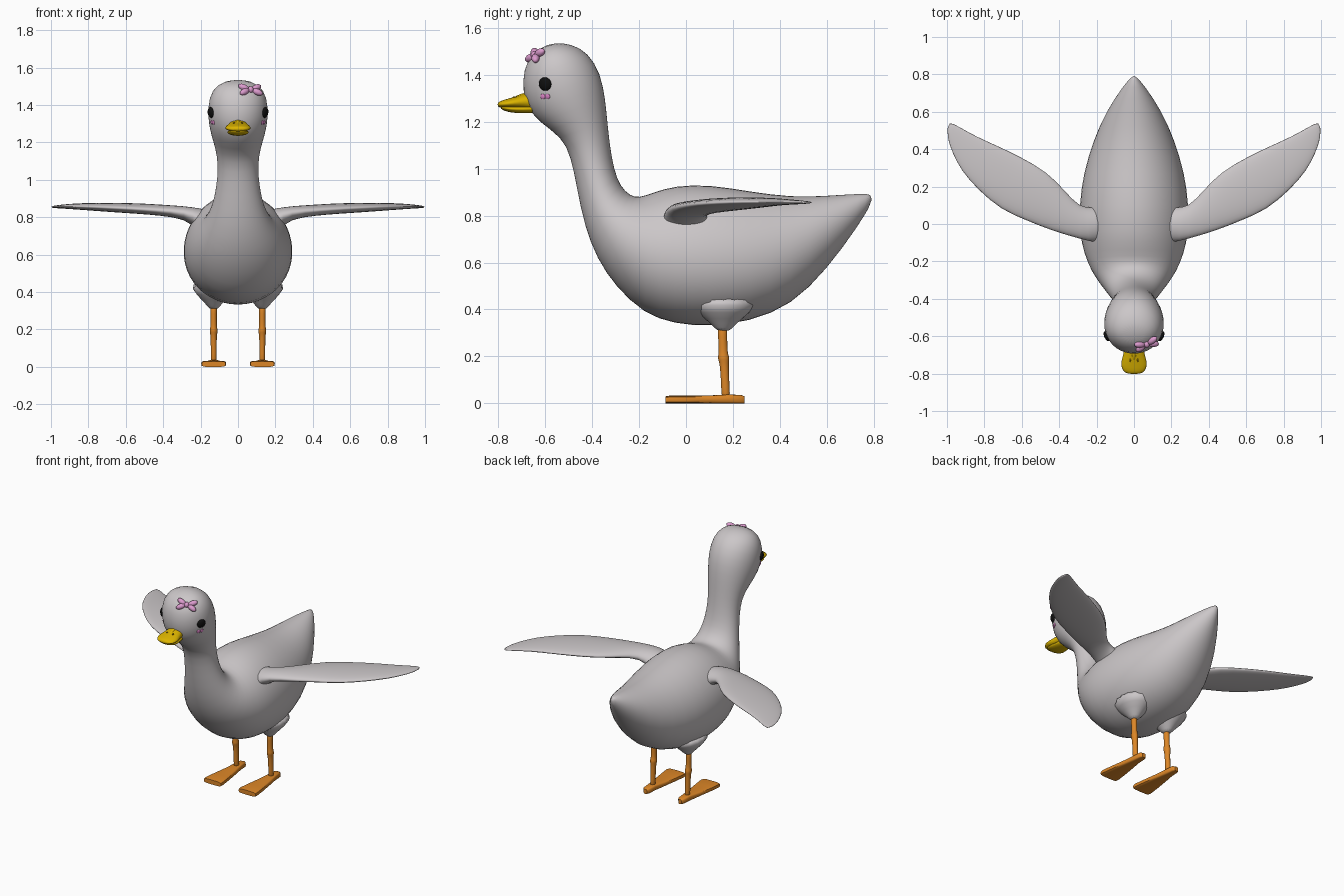
import bpy, bmesh, math
from math import sin, cos, pi
from mathutils import Vector, Matrix

if "Cube" in bpy.data.objects:
    bpy.data.objects.remove(bpy.data.objects["Cube"])


def material(name, *rgb):
    m = bpy.data.materials.new(name)
    m.use_nodes = True
    m.diffuse_color = (*rgb, 1)
    m.node_tree.nodes["Principled BSDF"].inputs["Base Color"].default_value = (*rgb, 1)
    return m


GREY = material("feather_grey", 0.60, 0.57, 0.58)
ORANGE = material("leg_orange", 0.72, 0.24, 0.02)
YELLOW = material("bill_yellow", 0.72, 0.46, 0.0)
DARK = material("nostril_brown", 0.25, 0.15, 0.0)
BLACK = material("eye_black", 0.005, 0.005, 0.005)
PINK = material("bow_pink", 0.72, 0.33, 0.62)
BLUSH = material("blush_pink", 0.75, 0.25, 0.6)


def finish(name, bm, mat, levels=0):
    bmesh.ops.recalc_face_normals(bm, faces=bm.faces)
    me = bpy.data.meshes.new(name)
    bm.to_mesh(me)
    bm.free()
    me.materials.append(mat)
    me.shade_smooth()
    ob = bpy.data.objects.new(name, me)
    bpy.context.collection.objects.link(ob)
    if levels:
        ob.modifiers.new("Smooth", 'SUBSURF').levels = levels
        ob.modifiers["Smooth"].render_levels = levels
    return ob


def loft(name, rings, mat, sides=16, levels=1, power=1.0):
    """Skin elliptical rings, each given as centre and two half axes."""
    bm = bmesh.new()
    loops = []
    for c, a, b in rings:
        loop = []
        for i in range(sides):
            t = 2 * pi * i / sides
            ca, sa = [math.copysign(abs(f) ** power, f) for f in (cos(t), sin(t))]
            loop.append(bm.verts.new(Vector(c) + Vector(a) * ca + Vector(b) * sa))
        loops.append(loop)
    for l, m in zip(loops, loops[1:]):
        for i in range(sides):
            j = (i + 1) % sides
            bm.faces.new((l[i], l[j], m[j], m[i]))
    bm.faces.new(loops[0])
    bm.faces.new(loops[-1])
    return finish(name, bm, mat, levels)


def ball(name, matrix, size, mat):
    bm = bmesh.new()
    bmesh.ops.create_uvsphere(bm, u_segments=16, v_segments=10, radius=1,
                              matrix=matrix @ Matrix.Diagonal((*size, 1)))
    return finish(name, bm, mat)


# Body, neck and head in one skin: top y, z, bottom y, z, half width
profile = [
    (.795, .89, .79, .85, .008), (.75, .895, .73, .75, .06),
    (.60, .885, .60, .57, .155), (.45, .88, .45, .415, .22),
    (.27, .905, .27, .345, .275), (.10, .935, .10, .325, .297),
    (-.05, .93, -.05, .335, .295), (-.14, .9, -.18, .38, .27),
    (-.20, .877, -.30, .495, .23), (-.237, .885, -.38, .615, .185),
    (-.28, .925, -.433, .755, .142), (-.307, 1.0, -.465, .915, .116),
    (-.324, 1.1, -.49, 1.05, .106), (-.334, 1.2, -.53, 1.135, .12),
    (-.343, 1.3, -.625, 1.195, .147), (-.362, 1.405, -.688, 1.27, .164),
    (-.415, 1.495, -.70, 1.375, .158), (-.49, 1.532, -.678, 1.465, .12),
    (-.56, 1.537, -.625, 1.515, .05)]
body = loft("body", [((0, (ty + by) / 2, (tz + bz) / 2),
                      (0, (ty - by) / 2, (tz - bz) / 2), (w, 0, 0))
                     for ty, tz, by, bz, w in profile], GREY, sides=24)
# Slightly pear-shaped belly: narrower back, fuller underside
for v in body.data.vertices:
    if v.co.y > -.25 and v.co.z < .95:
        v.co.x *= 1 - .18 * (v.co.z - .6) * min(1, (v.co.y + .25) * 5)
bpy.context.view_layer.update()


def on_head(side, y, z):
    hit, p, n, _ = body.ray_cast(Vector((side, y, z)), Vector((-side, 0, 0)))
    if not hit:
        p, n = Vector((side * .14, y, z)), Vector((side, 0, 0))
    return Matrix.Translation(p) @ n.to_track_quat('Z', 'Y').to_matrix().to_4x4()


# Wing sections: leading edge x, y, trailing edge x, y, height, half thickness
wing = [(.13, -.10, .13, .10, .74, .10), (.21, -.10, .22, .09, .79, .06),
        (.27, -.087, .29, .09, .825, .035), (.45, -.035, .37, .18, .838, .03),
        (.57, .015, .46, .28, .846, .029), (.71, .07, .61, .365, .852, .026),
        (.84, .185, .74, .425, .857, .021), (.925, .285, .84, .468, .858, .015),
        (.97, .375, .93, .518, .857, .01), (1.0, .465, 1.0, .557, .855, .005)]
toes = [(.25, .012, .03), (.235, .024, .036), (.18, .028, .038), (.1, .042, .034),
        (0, .058, .033), (-.07, .067, .033), (-.088, .064, .03)]
shin = [(.155, .33, .022), (.156, .29, .02), (.158, .215, .019), (.16, .2, .025),
        (.161, .185, .025), (.163, .17, .019), (.168, .06, .018), (.17, .02, .02)]

for s, side in ((1, "left"), (-1, "right")):
    loft(side + "_wing", [((s * (fx + bx) / 2, (fy + by) / 2, z),
                           (s * (fx - bx) / 2, (fy - by) / 2, 0), (0, 0, t))
                          for fx, fy, bx, by, z, t in wing], GREY)
    # Thigh stub under the belly, leg and webbed foot
    loft(side + "_thigh", [((s * .13, .16, z), (r, 0, 0), (0, r * 1.2, 0))
                           for z, r in ((.46, .15), (.38, .09), (.34, .045), (.305, .022))], GREY)
    loft(side + "_leg", [((s * .13, y, z), (r * .88, 0, 0), (0, r, 0))
                         for y, z, r in shin], ORANGE, sides=12)
    foot = loft(side + "_foot", [((s * .13, y, h / 2), (w, 0, 0), (0, 0, h / 2))
                                 for y, w, h in toes], ORANGE, levels=0, power=.5)
    bpy.ops.object.select_all(action='DESELECT')
    foot.select_set(True)
    bpy.context.view_layer.objects.active = foot
    bpy.ops.object.shade_smooth_by_angle(angle=math.radians(40))
    # Face details
    ball(side + "_eye", on_head(s, -.6, 1.36), (.029, .029, .014), BLACK)
    for i, dy in enumerate((-.01, .01)):
        ball(f"{side}_blush_{i}", on_head(s, -.6 + dy, 1.307), (.012, .012, .004), BLUSH)
    ball(side + "_nostril", Matrix.Translation((s * .022, -.726, 1.304)), (.006, .012, .004), DARK)

# Bill: upper and lower halves as y, centre height, half width, half height
upper = [(-.62, 1.285, .05, .045), (-.67, 1.286, .052, .038), (-.71, 1.282, .062, .03),
         (-.75, 1.278, .073, .022), (-.785, 1.274, .062, .017), (-.803, 1.272, .034, .009)]
lower = [(-.62, 1.255, .045, .018), (-.70, 1.252, .055, .018),
         (-.745, 1.254, .062, .016), (-.775, 1.258, .05, .012), (-.79, 1.261, .025, .006)]
for name, rows in (("upper_bill", upper), ("lower_bill", lower)):
    loft(name, [((0, y, z), (w, 0, 0), (0, 0, h)) for y, z, w, h in rows], YELLOW)
ball("bill_ridge", Matrix.Translation((0, -.69, 1.302)) @ Matrix.Rotation(.25, 4, 'X'),
     (.016, .05, .019), YELLOW)

# Hair bow lying on the head: each side has two puffed lobes
out = Vector((.25, -.72, .62)).normalized()
along = Vector((.95, .28, 0))
along = (along - out * along.dot(out)).normalized()
up = out.cross(along)
frame = Matrix((along, up, out)).transposed().to_4x4()
frame.translation = (.067, -.643, 1.482)
ball("bow_knot", frame, (.016, .018, .019), PINK)
for s in (1, -1):
    for t in (1, -1):
        place = frame @ Matrix.Translation((s * .036, t * .015, 0)) @ Matrix.Rotation(s * t * .5, 4, 'Z')
        ball(f"bow_lobe_{s}_{t}", place, (.031, .017, .017), PINK)
